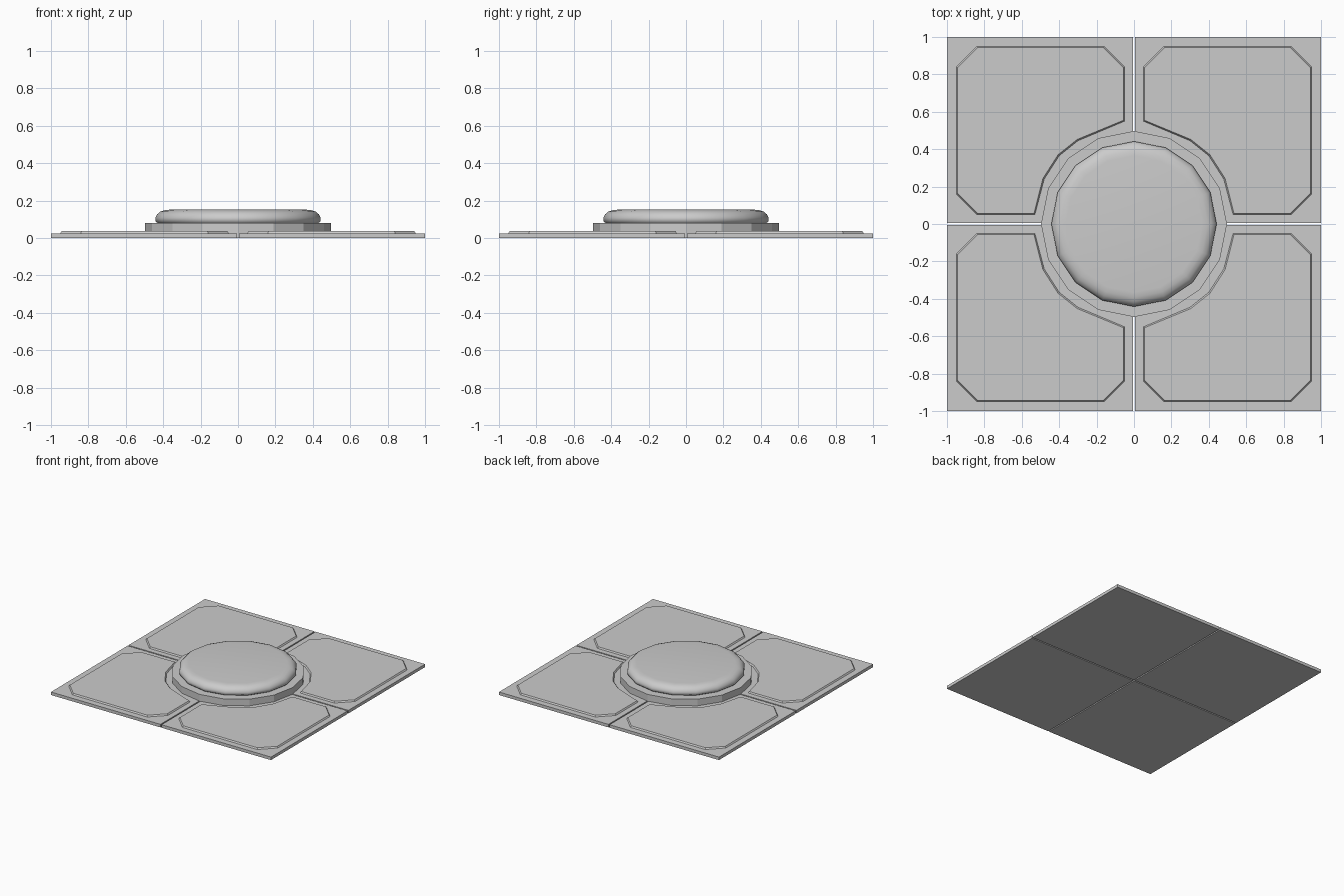
import bpy
import bmesh
from math import sin, cos, tau, radians

cube = bpy.data.objects.get("Cube")
if cube:
    bpy.data.objects.remove(cube)

grey = bpy.data.materials.new("light grey")
grey.use_nodes = True
colour = (0.6, 0.6, 0.6, 1)
grey.diffuse_color = colour
grey.node_tree.nodes["Principled BSDF"].inputs["Base Color"].default_value = colour

TILE_TOP = 0.025
PANEL_TOP = 0.036
SEAM = 0.005
SIDES = 16


def finish(name, bm, smooth=None):
    bmesh.ops.recalc_face_normals(bm, faces=bm.faces)
    mesh = bpy.data.meshes.new(name)
    bm.to_mesh(mesh)
    bm.free()
    mesh.materials.append(grey)
    obj = bpy.data.objects.new(name, mesh)
    bpy.context.collection.objects.link(obj)
    if smooth:
        bpy.ops.object.select_all(action="DESELECT")
        obj.select_set(True)
        bpy.context.view_layer.objects.active = obj
        bpy.ops.object.shade_smooth_by_angle(angle=radians(smooth))
    return obj


def lathe(name, profile, smooth=None):
    """Stack rings of (radius, height) and cap the last one."""
    bm = bmesh.new()
    rings = [[bm.verts.new((r * cos(tau * i / SIDES), r * sin(tau * i / SIDES), z))
              for i in range(SIDES)] for r, z in profile]
    for low, high in zip(rings, rings[1:]):
        for i in range(SIDES):
            j = (i + 1) % SIDES
            bm.faces.new((low[i], low[j], high[j], high[i]))
    bm.faces.new(rings[-1])
    return finish(name, bm, smooth)


# Panel outline for one quarter: chamfered corners, curved inner edge
outline = [(0.53, 0.05), (0.84, 0.05), (0.95, 0.16), (0.95, 0.84), (0.84, 0.95),
           (0.16, 0.95), (0.05, 0.84), (0.05, 0.55), (0.30, 0.445), (0.40, 0.365),
           (0.48, 0.24)]


def quarter(label, sx, sy):
    # Square floor tile, with a thin seam to its neighbours
    bm = bmesh.new()
    bmesh.ops.create_cube(bm, size=1)
    for v in bm.verts:
        v.co.x = sx * (1 if v.co.x > 0 else SEAM)
        v.co.y = sy * (1 if v.co.y > 0 else SEAM)
        v.co.z = TILE_TOP if v.co.z > 0 else 0
    finish(label + "_tile", bm)

    # Raised panel with a sloped rim
    bm = bmesh.new()
    face = bm.faces.new([bm.verts.new((sx * x, sy * y, TILE_TOP)) for x, y in outline])
    bm.normal_update()
    if face.normal.z < 0:
        face.normal_flip()
    bmesh.ops.inset_region(bm, faces=[face], thickness=0.008, use_boundary=True)
    for v in face.verts:
        v.co.z = PANEL_TOP
    finish(label + "_panel", bm)


for side, sx in (("left", 1), ("right", -1)):
    for end, sy in (("back", 1), ("front", -1)):
        quarter(end + "_" + side, sx, sy)

# Central base ring and the rounded cushion on it
lathe("base_ring", [(0.497, 0), (0.497, 0.08), (0.42, 0.08)])
lathe("round_cap", [(0.43, 0.08), (0.442, 0.09), (0.442, 0.108), (0.433, 0.126),
                    (0.416, 0.14), (0.393, 0.148), (0.365, 0.151)], smooth=50)
